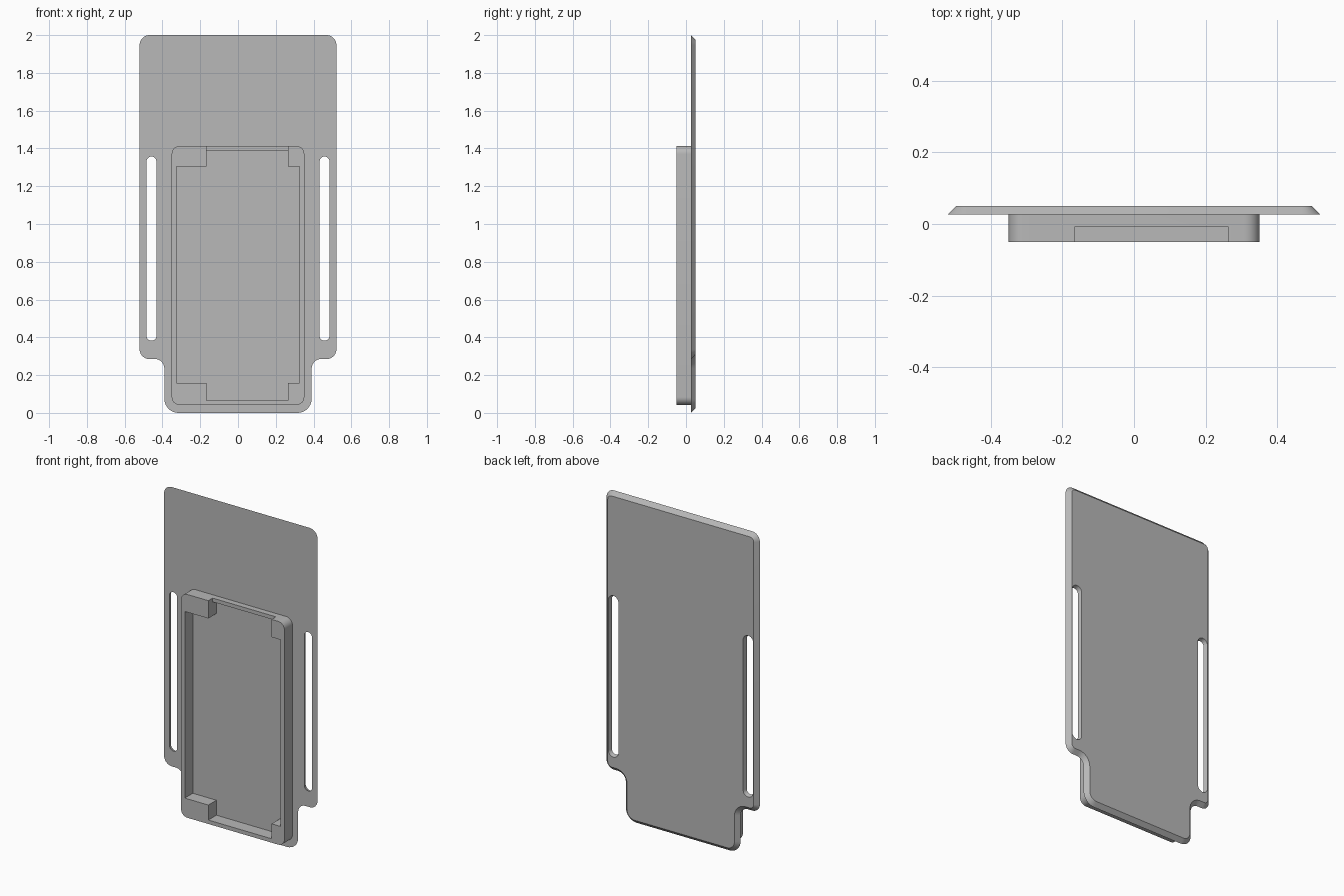
import bpy, bmesh, math
from mathutils import Vector

cube = bpy.data.objects.get("Cube")
if cube:
    bpy.data.objects.remove(cube, do_unlink=True)

grey = bpy.data.materials.new("plain grey")
grey.use_nodes = True
grey.diffuse_color = (0.48, 0.48, 0.48, 1)
grey.node_tree.nodes["Principled BSDF"].inputs["Base Color"].default_value = (0.48, 0.48, 0.48, 1)

BACK, PLATE_FRONT, RIM_FRONT, NOTCH = 0.051, 0.027, -0.051, -0.009


def rounded(corners, steps=8):
    """Outline in x, z from (x, z, radius) corners; each corner becomes an arc."""
    points = []
    for i, (x, z, r) in enumerate(corners):
        p = Vector((x, z))
        a = (Vector(corners[i - 1][:2]) - p).normalized()
        b = (Vector(corners[(i + 1) % len(corners)][:2]) - p).normalized()
        if r == 0:
            points.append(p)
            continue
        centre = p + (a + b) * r
        for k in range(steps + 1):
            t = k / steps * math.pi / 2
            points.append(centre - b * r * math.cos(t) - a * r * math.sin(t))
    return points


def box(x0, x1, z0, z1, r):
    return rounded([(x0, z0, r), (x1, z0, r), (x1, z1, r), (x0, z1, r)])


def solid(name, loops, y_front, y_back):
    """Solid from (front outline, back outline) pairs: the first is outside, the rest are holes."""
    bm = bmesh.new()
    rims = ([], [])
    for pair in loops:
        rings = []
        for outline, y, edges in zip(pair, (y_front, y_back), rims):
            ring = [bm.verts.new((p.x, y, p.y)) for p in outline]
            edges += [bm.edges.new((ring[i - 1], ring[i])) for i in range(len(ring))]
            rings.append(ring)
        f, b = rings
        for i in range(len(f)):
            bm.faces.new((f[i - 1], f[i], b[i], b[i - 1]))
    for edges in rims:
        bmesh.ops.triangle_fill(bm, use_beauty=True, edges=edges)
    bmesh.ops.recalc_face_normals(bm, faces=bm.faces)
    mesh = bpy.data.meshes.new(name)
    bm.to_mesh(mesh)
    bm.free()
    mesh.materials.append(grey)
    obj = bpy.data.objects.new(name, mesh)
    bpy.context.collection.objects.link(obj)
    return obj


def select(obj):
    bpy.ops.object.select_all(action="DESELECT")
    obj.select_set(True)
    bpy.context.view_layer.objects.active = obj


def plate_outline(d):
    """Wide panel stepping in to a narrower foot, inset by d."""
    half = [(0.39 - d, d, 0.075 - d), (0.39 - d, 0.285 + d, 0.05 + d),
            (0.521 - d, 0.285 + d, 0.052 - d), (0.521 - d, 2 - d, 0.052 - d)]
    return rounded(half + [(-x, z, r) for x, z, r in reversed(half)])


def slot_outline(side, d):
    x0, x1 = sorted((side * (0.432 - d), side * (0.484 + d)))
    return box(x0, x1, 0.382 - d, 1.357 + d, (x1 - x0) / 2 - 0.0005)


# Back plate with a chamfered back edge and two flared strap slots
slots = [(slot_outline(s, 0), slot_outline(s, 0.008)) for s in (-1, 1)]
plate = solid("back_plate", [(plate_outline(0), plate_outline(0.025))] + slots, PLATE_FRONT, BACK)

# Raised rim whose pocket has four corner blocks
L, R, W = -0.166, 0.264, 0.326
B, T, LOW, HIGH = 0.066, 1.39, 0.158, 1.304
pocket = [Vector(p) for p in [
    (L, B), (R, B), (R, LOW), (W, LOW), (W, HIGH), (R, HIGH),
    (R, T), (L, T), (L, HIGH), (-W, HIGH), (-W, LOW), (L, LOW)]]
outer = box(-0.351, 0.351, 0.042, 1.413, 0.042)
rim = solid("pocket_rim", [(outer, outer), (pocket, pocket)], RIM_FRONT, PLATE_FRONT)

# Lowered opening in the top wall, between the corner blocks
opening = box(L, R, T - 0.02, 1.5, 0)
cutter = solid("notch_cutter", [(opening, opening)], RIM_FRONT - 0.05, NOTCH)
cutter.hide_render = True
cut = rim.modifiers.new("notch", "BOOLEAN")
cut.operation = "DIFFERENCE"
cut.solver = "EXACT"
cut.object = cutter
select(rim)
bpy.ops.object.modifier_apply(modifier=cut.name)
bpy.data.objects.remove(cutter, do_unlink=True)

# Smooth the rounded corners, keep all other edges sharp
for obj in (plate, rim):
    select(obj)
    bpy.ops.object.shade_smooth_by_angle(angle=math.radians(30))
